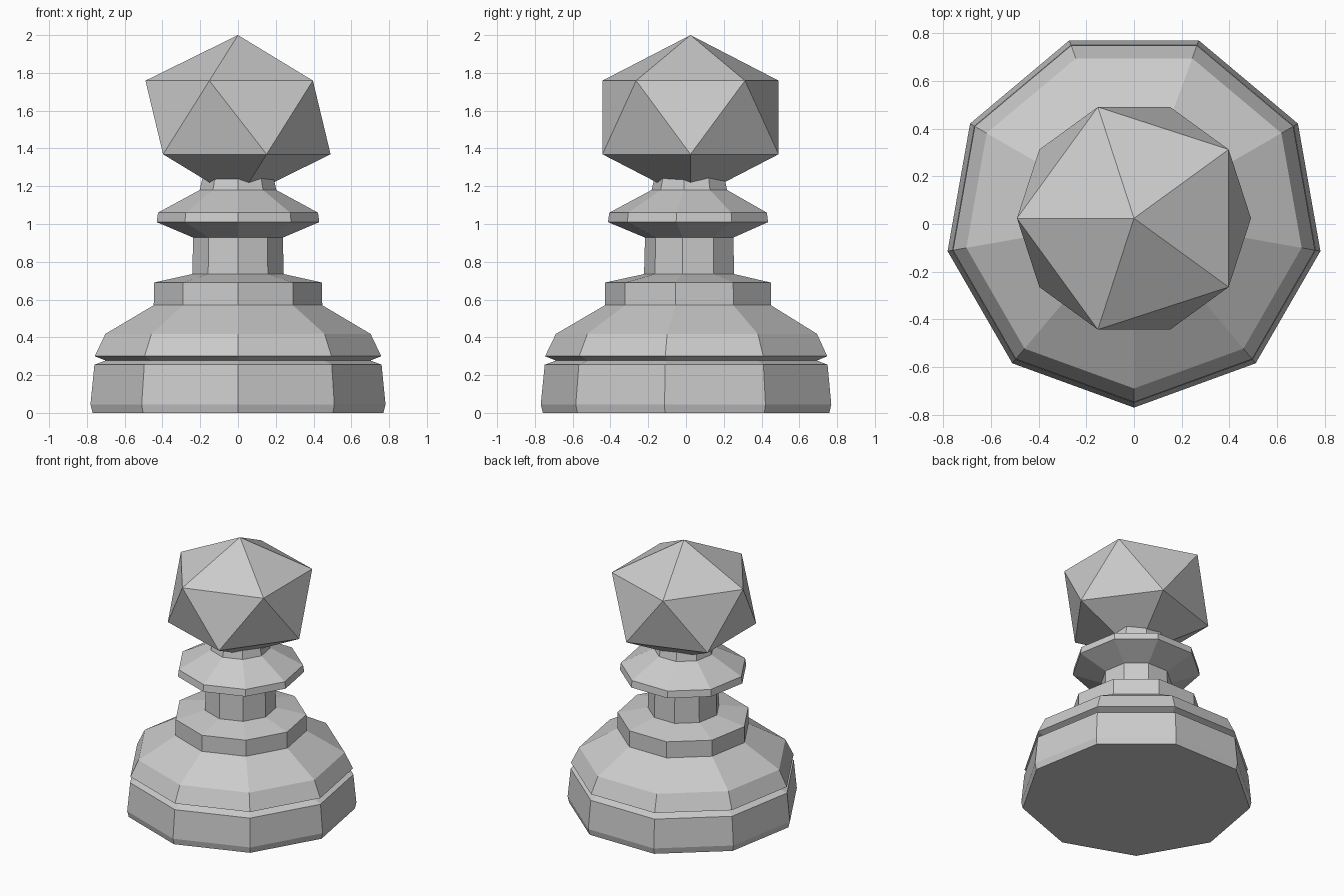
import bpy, bmesh
from math import cos, sin, pi

if "Cube" in bpy.data.objects:
    bpy.data.objects.remove(bpy.data.objects["Cube"])

SIDES = 9
CY = 0.024  # lathe axis offset so the nine-sided base is centred on y


def make_object(name, bm):
    bmesh.ops.recalc_face_normals(bm, faces=bm.faces)
    mesh = bpy.data.meshes.new(name)
    bm.to_mesh(mesh)
    bm.free()
    obj = bpy.data.objects.new(name, mesh)
    obj.location.y = CY
    bpy.context.collection.objects.link(obj)
    return obj


# Turned body: (radius, height) profile from foot to neck, one corner to the front
profile = [
    (0.782, 0.0), (0.793, 0.045), (0.772, 0.255),    # foot
    (0.712, 0.277), (0.770, 0.30),                   # groove
    (0.713, 0.418), (0.453, 0.57),                   # sloping shoulder
    (0.452, 0.69), (0.246, 0.735),                   # step
    (0.241, 0.928), (0.437, 1.01),                   # shaft
    (0.430, 1.06), (0.206, 1.18), (0.190, 1.25),     # collar and neck
]
bm = bmesh.new()
rings = []
for r, z in profile:
    angles = [-pi / 2 + 2 * pi * i / SIDES for i in range(SIDES)]
    rings.append([bm.verts.new((r * cos(a), r * sin(a), z)) for a in angles])
for low, high in zip(rings, rings[1:]):
    for i in range(SIDES):
        j = (i + 1) % SIDES
        bm.faces.new((low[i], low[j], high[j], high[i]))
bm.faces.new(rings[0][::-1])
bm.faces.new(rings[-1])
make_object("turned_body", bm)

# Faceted head: squashed icosahedron
bm = bmesh.new()
bmesh.ops.create_icosphere(bm, subdivisions=1, radius=1.0)
head = make_object("head", bm)
head.location.z = 1.564
head.scale = (0.548, 0.548, 0.436)
head.rotation_euler.z = pi
